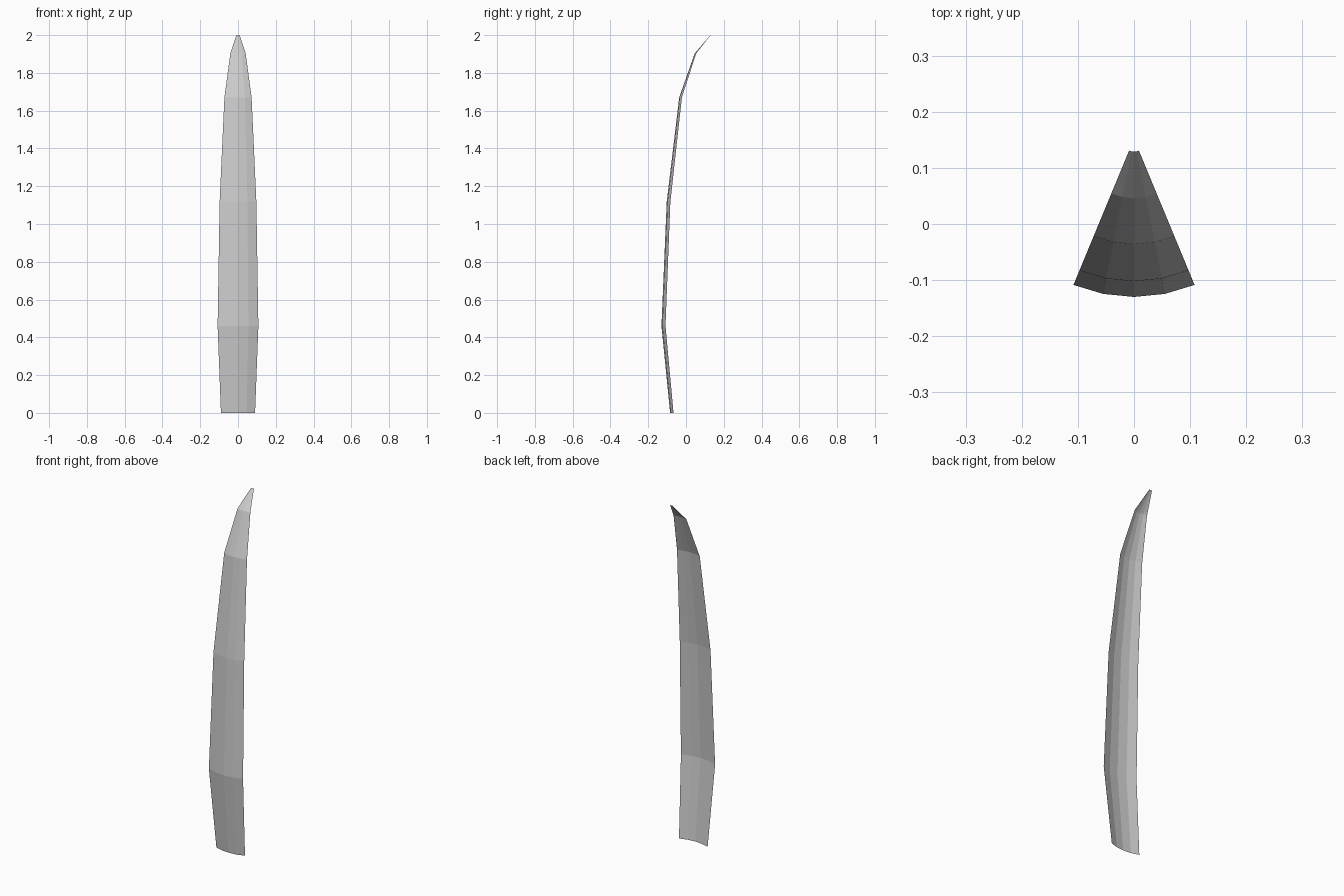
import bpy, bmesh
from math import sin, cos, pi

if "Cube" in bpy.data.objects:
    bpy.data.objects.remove(bpy.data.objects["Cube"])

# Curved panel: a 45 degree slice of a lathed profile, open thin shell
AXIS_Y = 0.152
SEGMENTS = 4
ARC = pi / 4
profile = [(0.236, 0.0), (0.282, 0.46), (0.254, 1.118),
           (0.188, 1.67), (0.106, 1.903), (0.023, 2.0)]  # radius, height

bm = bmesh.new()
rings = []
for r, z in profile:
    angles = [ARC * (i / SEGMENTS - 0.5) for i in range(SEGMENTS + 1)]
    rings.append([bm.verts.new((r * sin(a), AXIS_Y - r * cos(a), z)) for a in angles])

# Flat faces between neighbouring rings, facing outwards (-y)
for low, high in zip(rings, rings[1:]):
    for i in range(SEGMENTS):
        bm.faces.new((low[i], low[i + 1], high[i + 1], high[i]))

mesh = bpy.data.meshes.new("curved_panel")
bm.to_mesh(mesh)
bm.free()
panel = bpy.data.objects.new("curved_panel", mesh)
bpy.context.collection.objects.link(panel)
